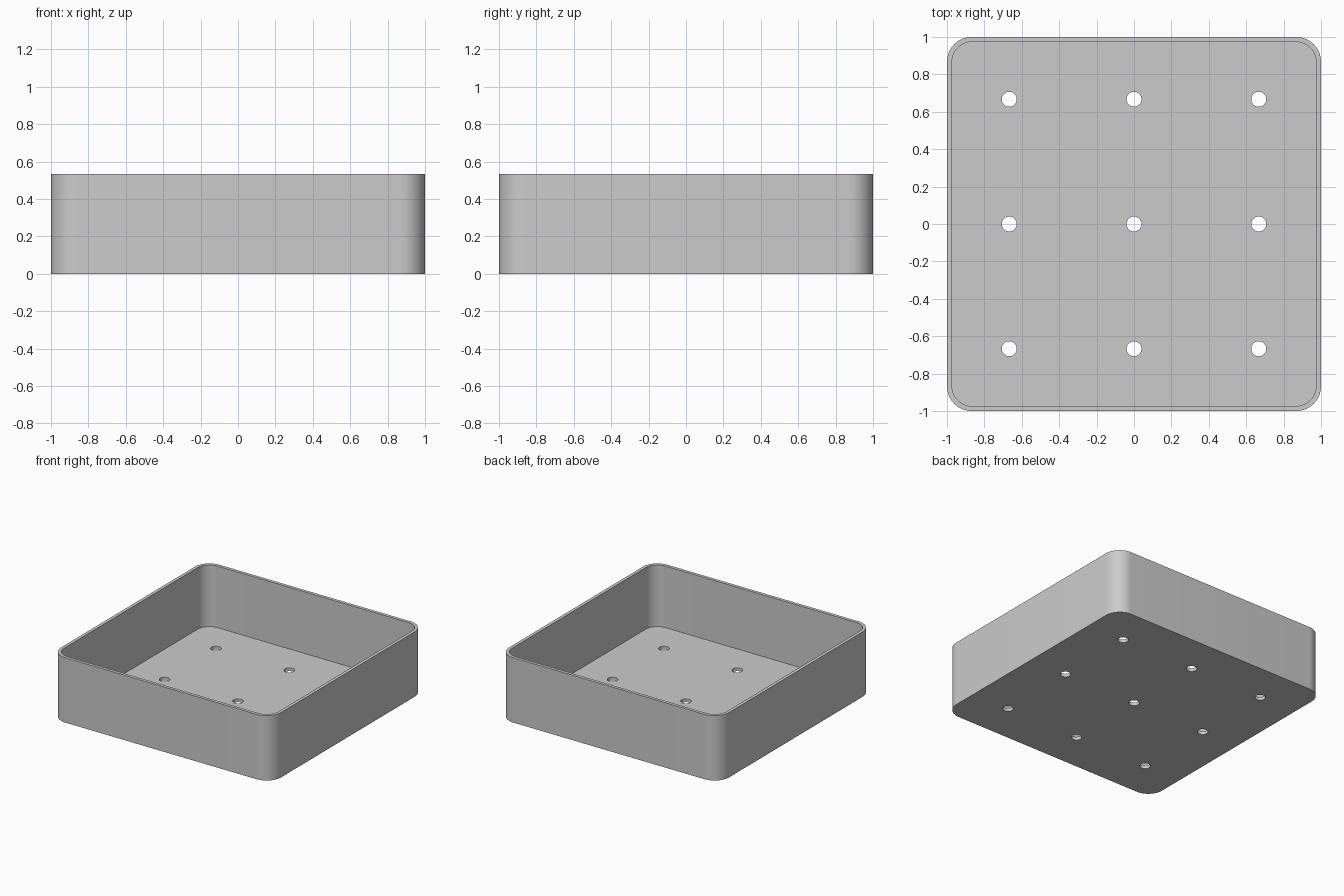
import bpy
import bmesh
from mathutils import Matrix, Vector

HEIGHT = 0.533
WALL = 0.0267
RADIUS = 0.133
HOLE_RADIUS = 0.04
HOLE_PITCH = 0.667

old = bpy.data.objects.get("Cube")
if old:
    bpy.data.objects.remove(old)

grey = bpy.data.materials.new("plain grey")
grey.use_nodes = True
colour = (0.6, 0.6, 0.6, 1)
grey.diffuse_color = colour
grey.node_tree.nodes["Principled BSDF"].inputs["Base Color"].default_value = colour


def make_object(name, bm):
    mesh = bpy.data.meshes.new(name)
    bm.to_mesh(mesh)
    bm.free()
    mesh.materials.append(grey)
    obj = bpy.data.objects.new(name, mesh)
    bpy.context.collection.objects.link(obj)
    return obj


def rounded_block(name, width, radius, bottom, top):
    """Square block with rounded upright edges."""
    bm = bmesh.new()
    bmesh.ops.create_cube(bm, size=1)
    bmesh.ops.scale(bm, vec=(width, width, top - bottom), verts=bm.verts)
    bmesh.ops.translate(bm, vec=(0, 0, (top + bottom) / 2), verts=bm.verts)
    upright = [e for e in bm.edges
               if abs(e.verts[0].co.z - e.verts[1].co.z) > 0.01]
    bmesh.ops.bevel(bm, geom=upright, offset=radius, offset_type='OFFSET',
                    segments=16, profile=0.5, affect='EDGES')
    return make_object(name, bm)


def hole_grid(name):
    """Three by three grid of upright pins."""
    bm = bmesh.new()
    for i in (-1, 0, 1):
        for j in (-1, 0, 1):
            bmesh.ops.create_cone(
                bm, cap_ends=True, segments=40, depth=0.2,
                radius1=HOLE_RADIUS, radius2=HOLE_RADIUS,
                matrix=Matrix.Translation(Vector((i, j, 0)) * HOLE_PITCH))
    return make_object(name, bm)


# Open tray: rounded block, hollowed, with drainage holes in the floor
tray = rounded_block("tray", 2, RADIUS, 0, HEIGHT)
cutters = [
    rounded_block("cavity_cutter", 2 - 2 * WALL, RADIUS - WALL, WALL, HEIGHT + 0.2),
    hole_grid("hole_cutter"),
]
bpy.context.view_layer.objects.active = tray
tray.select_set(True)
for cutter in cutters:
    cutter.hide_render = True
    cut = tray.modifiers.new(cutter.name, 'BOOLEAN')
    cut.operation = 'DIFFERENCE'
    cut.solver = 'EXACT'
    cut.object = cutter
    bpy.ops.object.modifier_apply(modifier=cut.name)
    bpy.data.objects.remove(cutter)

# Smooth corners and holes, sharp rims
bpy.ops.object.shade_smooth_by_angle(angle=0.6)
